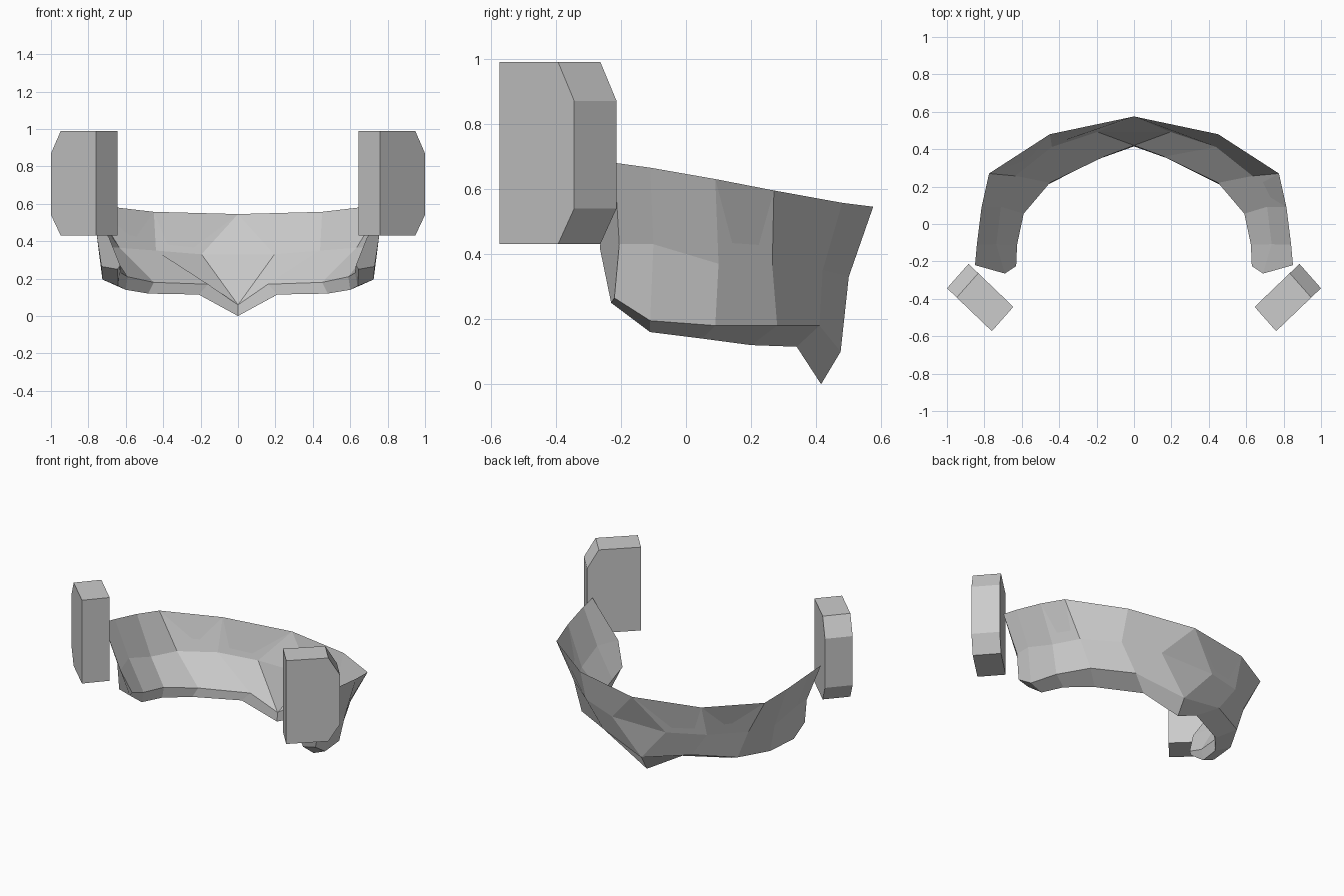
import bpy, bmesh
from mathutils import Vector

if "Cube" in bpy.data.objects:
    bpy.data.objects.remove(bpy.data.objects["Cube"])


def make_object(name, polygons):
    """Flat-shaded mesh from polygons; shared corners are welded."""
    bm = bmesh.new()
    lookup = {}
    for poly in polygons:
        corners = []
        for p in poly:
            key = tuple(round(c, 4) + 0.0 for c in p)
            if key not in lookup:
                lookup[key] = bm.verts.new(key)
            if lookup[key] not in corners:
                corners.append(lookup[key])
        if len(corners) > 2 and not bm.faces.get(corners):
            bm.faces.new(corners)
    bmesh.ops.recalc_face_normals(bm, faces=bm.faces)
    mesh = bpy.data.meshes.new(name)
    bm.to_mesh(mesh)
    bm.free()
    obj = bpy.data.objects.new(name, mesh)
    bpy.context.collection.objects.link(obj)
    return obj


def mirrored(p):
    return (-p[0], p[1], p[2])


# Curved guard: edge lines running from the open end to the centre
top = [(.85, -.22, .68), (.84, -.11, .665), (.815, .09, .63),
       (.775, .27, .595), (.45, .48, .557), (0, .575, .545)]
outer_mid = [(.755, -.205, .43), (.755, -.10, .43), (.73, .10, .37),
             (.65, .265, .365), (.45, .42, .35), (.20, .50, .33)]
outer_low = [(.73, -.22, .265), (.725, -.11, .195), (.69, .09, .18),
             (.58, .28, .18), (.33, .41, .18), (0, .475, .10)]
lip_bottom = [(.645, -.23, .25), (.64, -.11, .16), (.60, .05, .14),
              (.48, .20, .12), (.21, .34, .115), (0, .415, 0)]
lip_top = [(.63, -.225, .27), (.625, -.11, .23), (.59, .055, .21),
           (.45, .22, .18), (.16, .36, .17), (0, .42, .06)]
# Inner middle line hugs the outer one, flaring at the open end
inner_mid = [(.69, -.265, .42)] + [(x * .975, y - .008, z)
                                   for x, y, z in outer_mid[1:]]

rows = [top, outer_mid, outer_low, lip_bottom, lip_top, inner_mid]
rings = [list(ring) for ring in zip(*rows)]
rings += [[mirrored(p) for p in ring] for ring in reversed(rings)]

faces = [rings[0], rings[-1]]
for a, b in zip(rings, rings[1:]):
    for i in range(6):
        j = (i + 1) % 6
        faces.append([a[i], a[j], b[j], b[i]])
make_object("curved_guard", faces)

# Side blocks: chamfered profile extruded across its thickness, set diagonally
profile = [(0, .43), (.26, .43), (.332, .54), (.332, .87), (.26, .99), (0, .99)]
origin = Vector((.645, -.443, 0))
along = Vector((.24, .23, 0)).normalized()
across = Vector((.115, -.13, 0))
near = [origin + along * s + Vector((0, 0, z)) for s, z in profile]
far = [p + across for p in near]
block = [near, far] + [[near[i - 1], near[i], far[i], far[i - 1]]
                       for i in range(len(profile))]
make_object("right_block", block)
make_object("left_block", [[mirrored(p) for p in f] for f in block])
